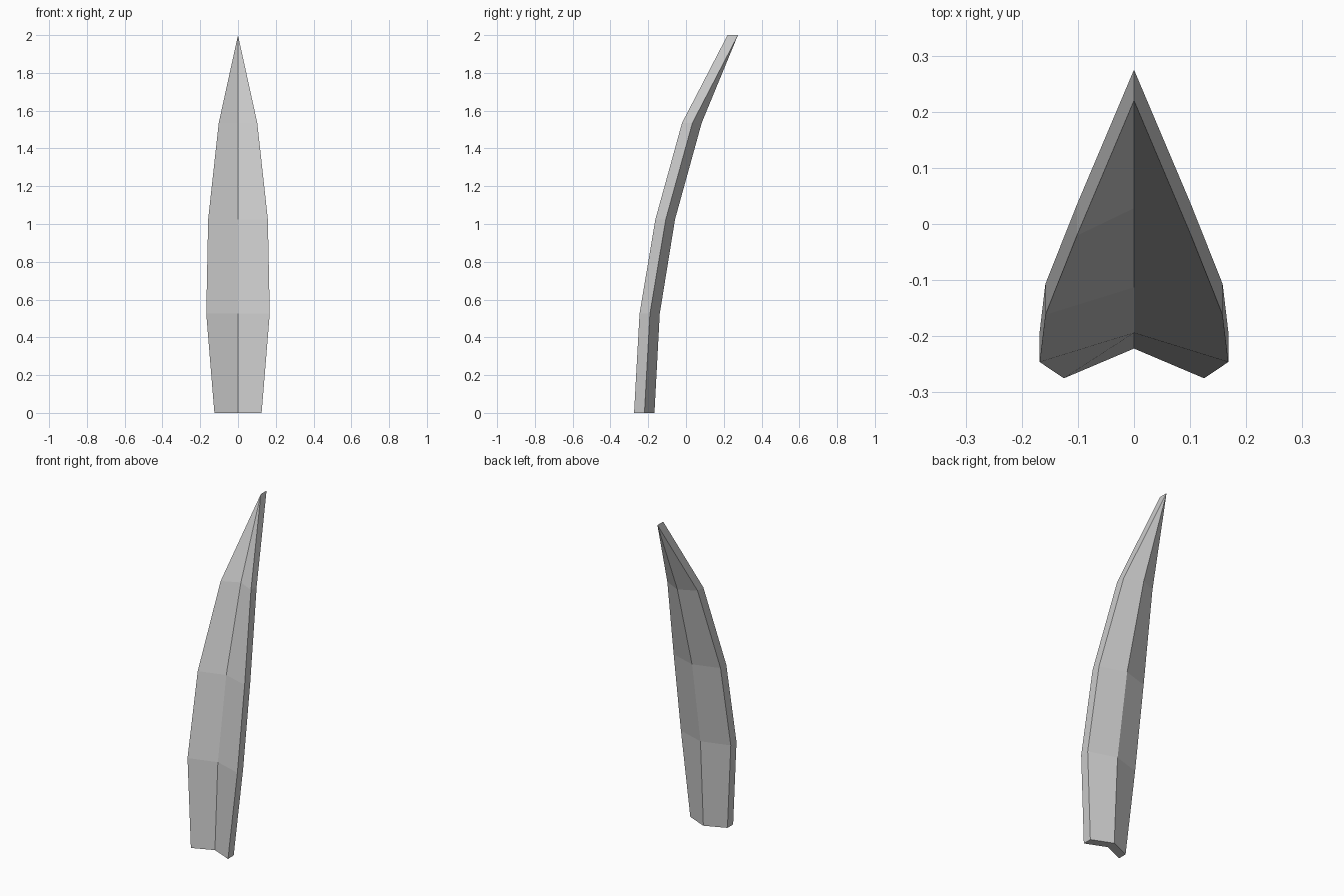
import bpy, bmesh

if "Cube" in bpy.data.objects:
    bpy.data.objects.remove(bpy.data.objects["Cube"])

# Stations along the blade: height, half width, y of the side edge, y of the centre crease
STATIONS = [
    (0.00, 0.125, -0.275, -0.222),
    (0.525, 0.168, -0.246, -0.194),
    (1.025, 0.158, -0.162, -0.113),
    (1.535, 0.102, -0.021, 0.028),
    (2.00, 0.000, 0.220, 0.220),
]
THICKNESS = 0.055

bm = bmesh.new()

# Chevron cross-section at every station
rings = []
for z, w, edge, mid in STATIONS:
    front = [(-w, edge), (0, mid), (w, edge)]
    back = [(x, y + THICKNESS) for x, y in reversed(front)]
    rings.append([bm.verts.new((x, y, z)) for x, y in front + back])

# Skin between the stations
for a, b in zip(rings, rings[1:]):
    for i in range(6):
        j = (i + 1) % 6
        bm.faces.new((a[i], a[j], b[j], b[i]))

# Base cap, split at the crease
base = rings[0]
bm.faces.new((base[0], base[1], base[4], base[5]))
bm.faces.new((base[1], base[2], base[3], base[4]))

# Collapse the last station into the pointed tip edge
bmesh.ops.remove_doubles(bm, verts=bm.verts[:], dist=0.0005)
bmesh.ops.recalc_face_normals(bm, faces=bm.faces[:])

mesh = bpy.data.meshes.new("curved_blade")
bm.to_mesh(mesh)
bm.free()
blade = bpy.data.objects.new("curved_blade", mesh)
bpy.context.collection.objects.link(blade)
